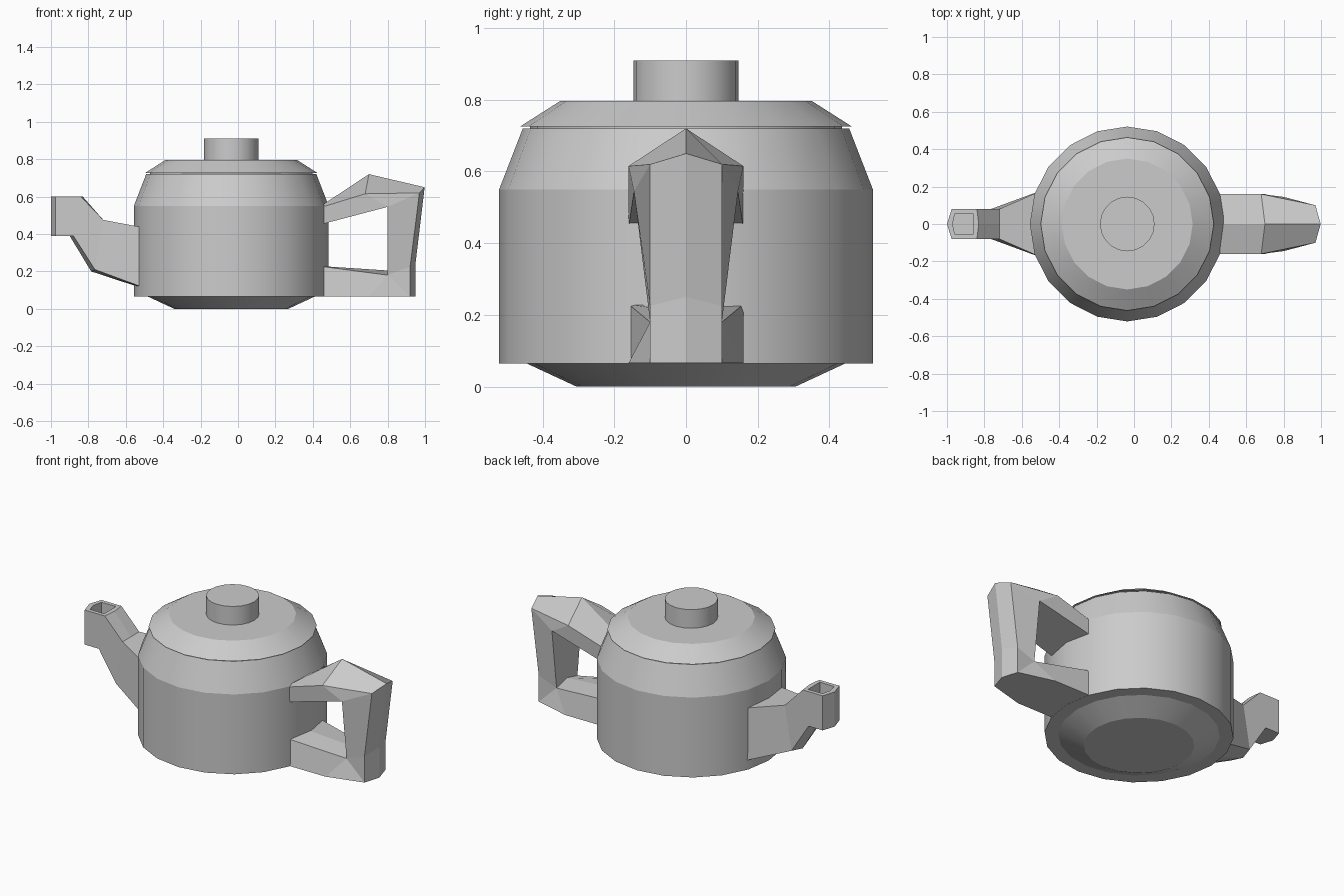
import bpy, bmesh, math

if "Cube" in bpy.data.objects:
    bpy.data.objects.remove(bpy.data.objects["Cube"])

CX = -0.036   # axis of the pot
SIDES = 20


def finish(bm, name, smooth=False):
    bmesh.ops.remove_doubles(bm, verts=bm.verts, dist=1e-4)
    bmesh.ops.dissolve_degenerate(bm, edges=bm.edges, dist=1e-4)
    bmesh.ops.recalc_face_normals(bm, faces=bm.faces)
    mesh = bpy.data.meshes.new(name)
    bm.to_mesh(mesh)
    bm.free()
    ob = bpy.data.objects.new(name, mesh)
    bpy.context.collection.objects.link(ob)
    if smooth:
        bpy.ops.object.select_all(action='DESELECT')
        ob.select_set(True)
        bpy.context.view_layer.objects.active = ob
        bpy.ops.object.shade_smooth_by_angle(angle=math.radians(20))
    return ob


def skin(bm, rings):
    """Join successive vertex rings with quads; cap both ends, return the last cap."""
    n = len(rings[0])
    rings = [[bm.verts.new(p) for p in ring] for ring in rings]
    for a, b in zip(rings, rings[1:]):
        for i in range(n):
            j = (i + 1) % n
            bm.faces.new((a[i], a[j], b[j], b[i]))
    bm.faces.new(rings[0])
    return bm.faces.new(rings[-1])


def lathe(name, profile):
    bm = bmesh.new()
    angles = [2 * math.pi * i / SIDES for i in range(SIDES)]
    skin(bm, [[(CX + r * math.cos(a), r * math.sin(a), z) for a in angles]
              for r, z in profile])
    return finish(bm, name, smooth=True)


def section(oc, os, ins, ic):
    """Mirrored six-point section: outer ridge, outer side, inner side, inner centre."""
    (ox, oz), (sx, sy, sz), (ix, iy, iz), (cx, cz) = oc, os, ins, ic
    return [(ox, 0, oz), (sx, sy, sz), (ix, iy, iz),
            (cx, 0, cz), (ix, -iy, iz), (sx, -sy, sz)]


# Pot, lid and knob
lathe("pot_body", [(0.305, 0), (0.445, 0.065), (0.521, 0.065), (0.521, 0.55), (0.455, 0.72)])
lathe("lid", [(0.435, 0.715), (0.435, 0.725), (0.463, 0.725), (0.35, 0.797)])
lathe("lid_knob", [(0.146, 0.79), (0.146, 0.91)])

# Handle: ridged loop of sections from upper to lower root
bm = bmesh.new()
skin(bm, [section(*s) for s in (
    ((0.42, 0.53), (0.42, 0.16, 0.535), (0.42, 0.16, 0.445), (0.42, 0.445)),
    ((0.70, 0.72), (0.68, 0.16, 0.615), (0.80, 0.145, 0.545), (0.80, 0.545)),
    ((0.998, 0.65), (0.97, 0.10, 0.62), (0.80, 0.145, 0.545), (0.80, 0.545)),
    ((0.95, 0.25), (0.92, 0.10, 0.225), (0.80, 0.10, 0.18), (0.80, 0.205)),
    ((0.95, 0.066), (0.92, 0.10, 0.066), (0.80, 0.10, 0.18), (0.80, 0.205)),
    ((0.70, 0.066), (0.70, 0.16, 0.066), (0.80, 0.10, 0.18), (0.80, 0.205)),
    ((0.42, 0.066), (0.42, 0.16, 0.066), (0.42, 0.16, 0.23), (0.42, 0.23)))])
finish(bm, "handle")

# Spout: tapered sections ending in a flat, open tip
bm = bmesh.new()
tip = skin(bm, [section(*s) for s in (
    ((-0.48, 0.10), (-0.48, 0.185, 0.105), (-0.48, 0.185, 0.43), (-0.48, 0.43)),
    ((-0.785, 0.20), (-0.765, 0.08, 0.21), (-0.72, 0.08, 0.475), (-0.72, 0.475)),
    ((-0.90, 0.39), (-0.88, 0.08, 0.39), (-0.84, 0.08, 0.60), (-0.83, 0.60)),
    ((-1.00, 0.39), (-0.975, 0.08, 0.39), (-0.84, 0.08, 0.60), (-0.83, 0.60)),
    ((-1.00, 0.60), (-0.975, 0.08, 0.60), (-0.84, 0.08, 0.60), (-0.83, 0.60)))])
bmesh.ops.recalc_face_normals(bm, faces=bm.faces)
bmesh.ops.inset_individual(bm, faces=[tip], thickness=0.03)
hole = bmesh.ops.extrude_discrete_faces(bm, faces=[tip])["faces"]
bmesh.ops.translate(bm, verts=hole[0].verts, vec=(0, 0, -0.10))
finish(bm, "spout")
